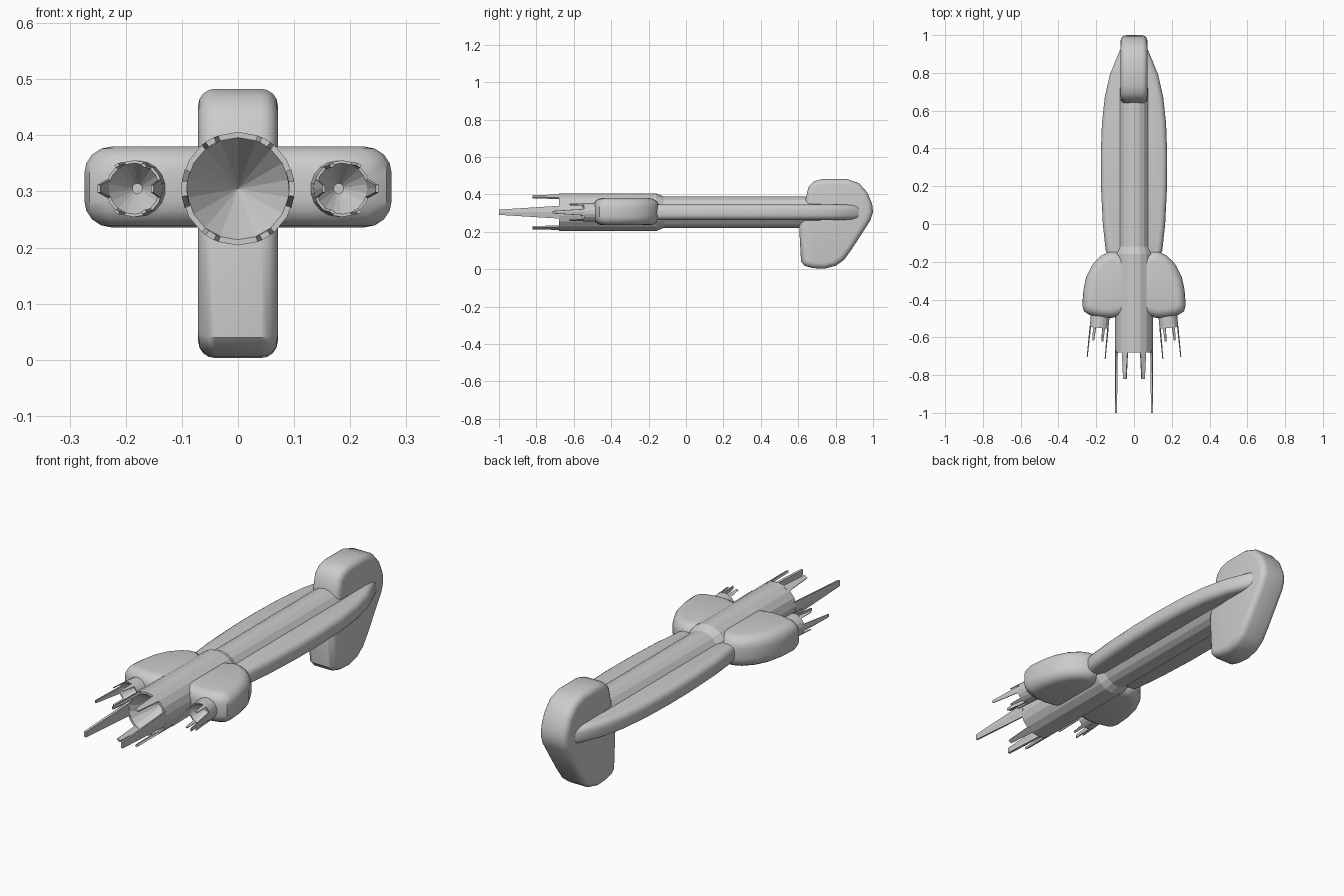
import bpy, bmesh
from math import sin, cos, radians
from mathutils import Matrix, Vector

if "Cube" in bpy.data.objects:
    bpy.data.objects.remove(bpy.data.objects["Cube"])

CZ = 0.305  # height of the long axis


def finish(name, bm, angle):
    bmesh.ops.recalc_face_normals(bm, faces=bm.faces)
    me = bpy.data.meshes.new(name)
    bm.to_mesh(me)
    bm.free()
    ob = bpy.data.objects.new(name, me)
    bpy.context.collection.objects.link(ob)
    bpy.ops.object.select_all(action='DESELECT')
    ob.select_set(True)
    bpy.context.view_layer.objects.active = ob
    bpy.ops.object.shade_smooth_by_angle(angle=radians(angle))
    return ob


def slab(name, pts, to3d, half, bevel, segs=4):
    """Extrude an outline by +-half and round both rims."""
    bm = bmesh.new()
    face = bm.faces.new([bm.verts.new(to3d(a, b, -half)) for a, b in pts])
    up = Vector(to3d(0, 0, half)) - Vector(to3d(0, 0, -half))
    ext = bmesh.ops.extrude_face_region(bm, geom=[face], use_keep_orig=True)
    top = [v for v in ext['geom'] if isinstance(v, bmesh.types.BMVert)]
    bmesh.ops.translate(bm, verts=top, vec=up)
    bmesh.ops.recalc_face_normals(bm, faces=bm.faces)
    caps = [f for f in bm.faces if len(f.verts) == len(pts)]
    rims = list({e for f in caps for e in f.edges})
    bmesh.ops.bevel(bm, geom=rims, offset=bevel, segments=segs,
                    profile=0.5, affect='EDGES', clamp_overlap=True)
    return finish(name, bm, 35)


def ring_point(r, deg, y):
    return (r * cos(radians(deg)), y, r * sin(radians(deg)))


def tooth(bm, centre, base, tip, length):
    """Tapered curved prong on the nozzle rim, angles in degrees."""
    rows = []
    for y, half in ((0.01, base), (-length, tip)):
        row = [ring_point(0.101, centre + half * k, y) for k in (-1, 0, 1)]
        row += [ring_point(0.091, centre + half * k, y) for k in (1, 0, -1)]
        rows.append([bm.verts.new(p) for p in row])
    a, b = rows
    for i in range(6):
        j = (i + 1) % 6
        bm.faces.new((a[i], a[j], b[j], b[i]))
    bm.faces.new(a)
    bm.faces.new(b)


def nozzle(name, front, matrix):
    """Revolved tube with a hollow cone at the rim (local y = 0) and six prongs."""
    sides = 18
    profile = [(0, 0.14), (0.091, 0), (0.101, 0)] + front
    bm = bmesh.new()
    rings = []
    for r, y in profile:
        if r == 0:
            rings.append([bm.verts.new((0, y, 0))] * sides)
        else:
            rings.append([bm.verts.new(ring_point(r, 10 + 20 * i, y)) for i in range(sides)])
    for a, b in zip(rings, rings[1:]):
        for i in range(sides):
            j = (i + 1) % sides
            bm.faces.new(list(dict.fromkeys((a[i], a[j], b[j], b[i]))))
    for deg in range(0, 360, 60):
        if deg % 180 == 0:
            tooth(bm, deg, 20, 8, 0.32)
        else:
            tooth(bm, deg, 10, 5, 0.14)
    bm.transform(matrix)
    return finish(name, bm, 15)


# main tube with large nozzle
nozzle("main_tube", [(0.101, 0.52), (0.084, 0.56), (0.084, 1.4), (0, 1.4)],
       Matrix.Translation((0, -0.68, CZ)))

# rounded head block
head = [(0.605, 0.23), (0.615, 0.04), (0.635, 0.018), (0.68, 0.006), (0.74, 0.003),
        (0.80, 0.018), (0.845, 0.05), (0.885, 0.105), (0.985, 0.26), (1.0, 0.305),
        (0.995, 0.35), (0.97, 0.41), (0.925, 0.46), (0.86, 0.483), (0.73, 0.483),
        (0.685, 0.47), (0.655, 0.44), (0.643, 0.39)]
slab("head", head, lambda a, b, h: (h, a, b), 0.071, 0.03)

pod = [(0, -0.22), (0.12, -0.22), (0.15, -0.14), (0.165, 0), (0.175, 0.2), (0.176, 0.36),
       (0.17, 0.53), (0.155, 0.67), (0.128, 0.79), (0.075, 0.92), (0.04, 0.95), (0, 0.95)]
wing = [(0, -0.17), (0.07, -0.16), (0.1, -0.145), (0.13, -0.147), (0.175, -0.168),
        (0.22, -0.215), (0.253, -0.28), (0.268, -0.35), (0.274, -0.43), (0.265, -0.462),
        (0.235, -0.482), (0.18, -0.495), (0.12, -0.498), (0.07, -0.485), (0, -0.485)]

for side, s in (("right", 1), ("left", -1)):
    flat = lambda a, b, h, s=s: (s * a, b, CZ + h)
    # long side pod
    slab(side + "_side_pod", pod, flat, 0.041, 0.036)
    # engine housing
    slab(side + "_engine_housing", wing, lambda a, b, h: flat(a, b, h + 0.003), 0.072, 0.048)
    # small nozzle, half the size, splayed outward
    nozzle(side + "_small_nozzle", [(0.101, 0.22), (0, 0.22)],
           Matrix.Translation((s * 0.185, -0.55, CZ))
           @ Matrix.Rotation(s * radians(5.5), 4, 'Z') @ Matrix.Scale(0.5, 4))
